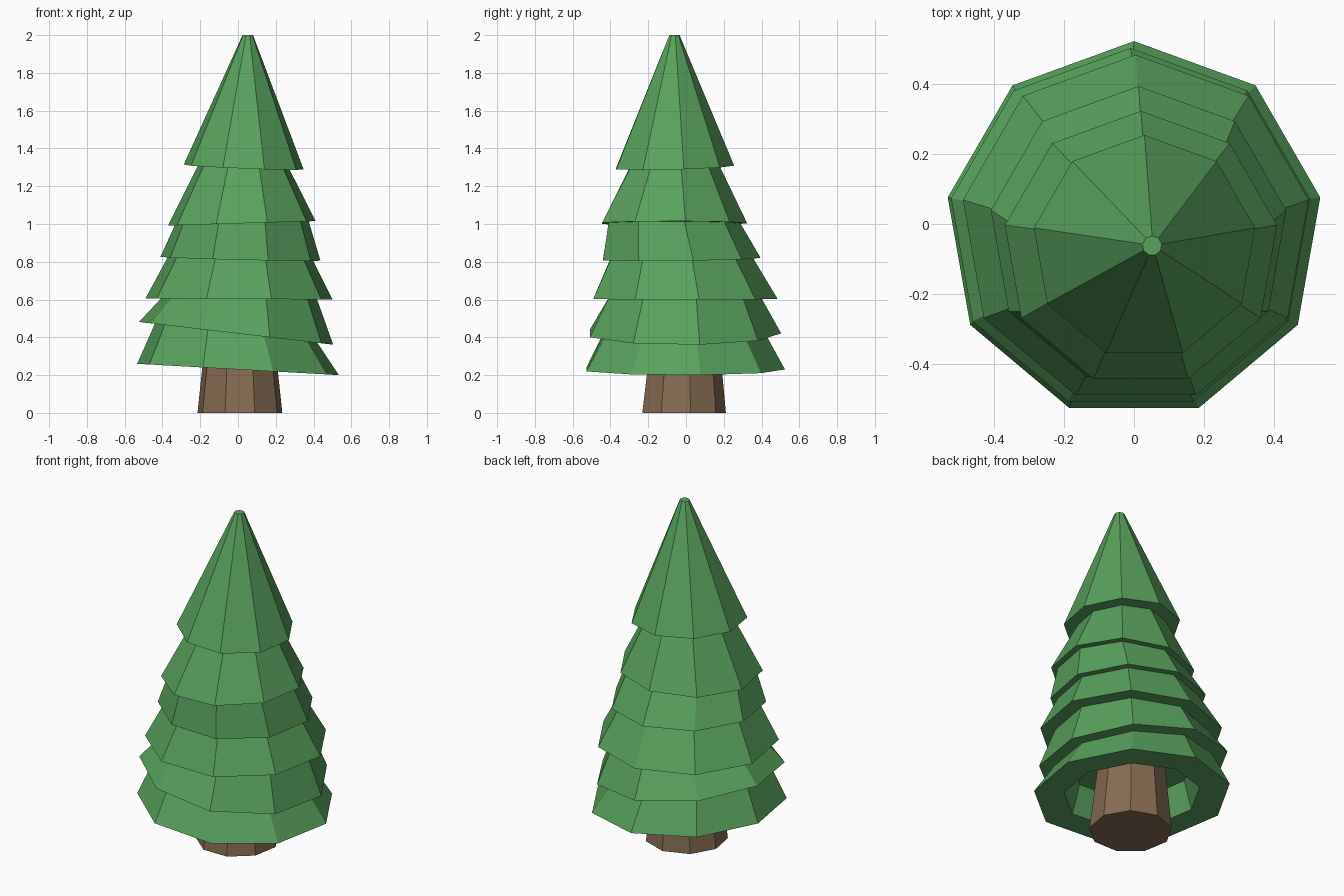
import bpy, math

if "Cube" in bpy.data.objects:
    bpy.data.objects.remove(bpy.data.objects["Cube"])

SIDES = 9


def material(name, color):
    m = bpy.data.materials.new(name)
    m.diffuse_color = color
    m.use_nodes = True
    m.node_tree.nodes["Principled BSDF"].inputs["Base Color"].default_value = m.diffuse_color
    return m


def ring(cx, cy, r, z, ax=0.0, ay=0.0):
    # nine-sided ring lying on a slightly tilted plane
    pts = []
    for k in range(SIDES):
        a = math.radians(90 + 360 / SIDES * k)
        x, y = cx + r * math.cos(a), cy + r * math.sin(a)
        pts.append((x, y, z + ax * x + ay * y))
    return pts


def loft(name, rings, mat):
    verts = [p for r in rings for p in r]
    faces = [tuple(range(SIDES))]
    for i in range(len(rings) - 1):
        for k in range(SIDES):
            a, b = i * SIDES + k, i * SIDES + (k + 1) % SIDES
            faces.append((a, a + SIDES, b + SIDES, b))
    last = (len(rings) - 1) * SIDES
    faces.append(tuple(last + k for k in reversed(range(SIDES))))
    me = bpy.data.meshes.new(name)
    me.from_pydata(verts, [], faces)
    me.materials.append(mat)
    ob = bpy.data.objects.new(name, me)
    bpy.context.collection.objects.link(ob)
    return ob


green = material("needles", (0.1, 0.36, 0.11, 1))
brown = material("bark", (0.24, 0.15, 0.085, 1))

# tiers from top down: cx, cy, outer radius, inner radius, z, tilt x, tilt y
tiers = [
    (0.03, -0.067, 0.322, 0.245, 1.304, -0.04, 0.024),
    (0.02, -0.072, 0.396, 0.360, 1.003, 0.03, 0.0),
    (0.013, -0.035, 0.430, 0.390, 0.816, -0.024, 0.012),
    (0.005, -0.018, 0.503, 0.420, 0.603, -0.005, 0.0),
    (-0.01, -0.018, 0.522, 0.437, 0.420, -0.117, 0.0),
    (0.0, -0.018, 0.542, 0.375, 0.230, -0.056, 0.0),
]

# foliage: tip, then a flared rim and a tucked-in underside per tier
rings = [ring(0.052, -0.062, 0.028, 2.0)]
for cx, cy, outer, inner, z, ax, ay in tiers:
    rings.append(ring(cx, cy, outer, z, ax, ay))
    rings.append(ring(cx, cy, inner, z, ax, ay))
# hollow under the lowest tier
rings.append(ring(0, -0.018, 0.33, 0.40, -0.056))
loft("foliage", rings, green)

# trunk, tapering up into the foliage
loft("trunk", [ring(0.01, -0.01, 0.185, 0.40), ring(0.01, -0.017, 0.228, 0.0)], brown)
